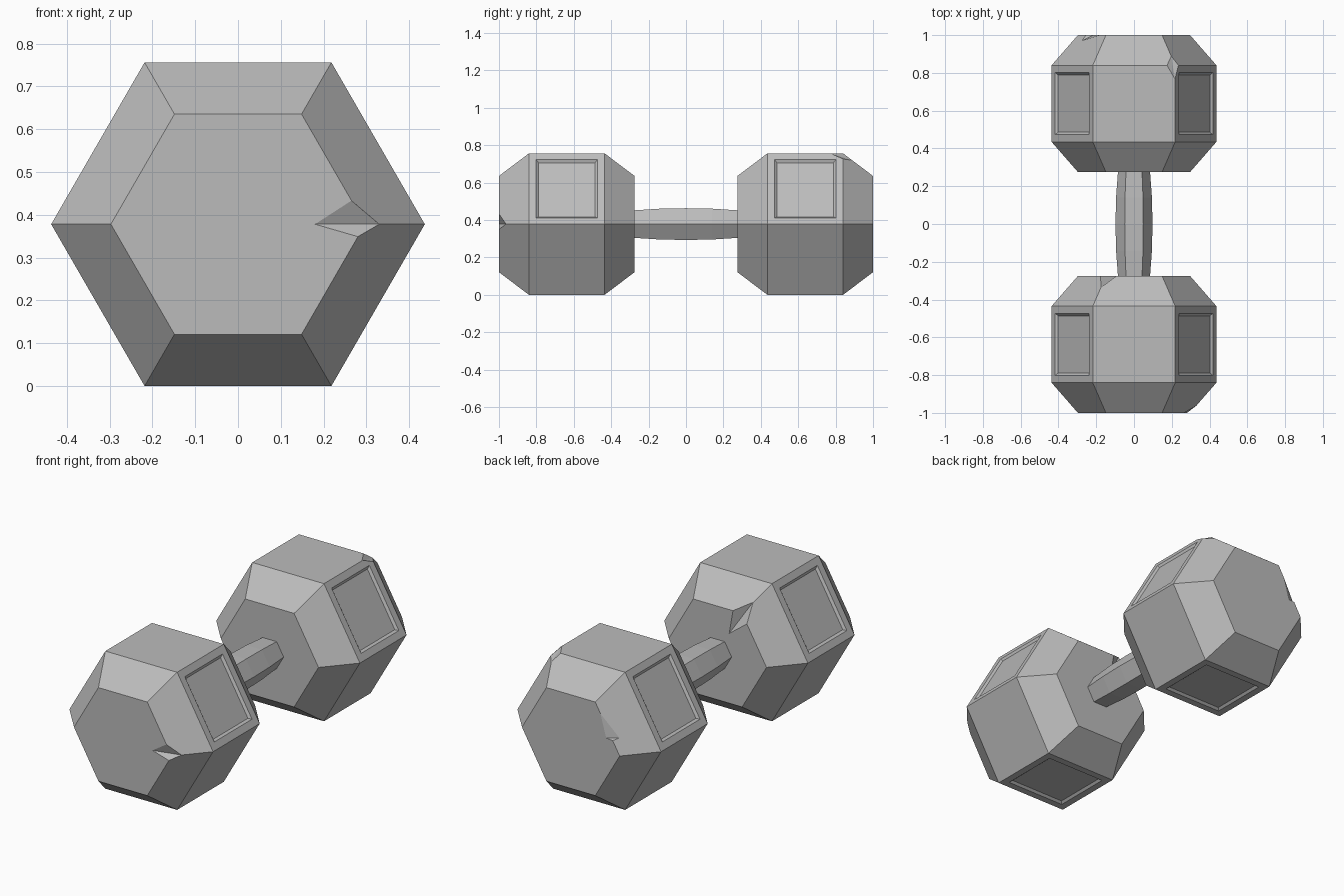
import bpy, bmesh, math
from mathutils import Vector

cube = bpy.data.objects.get("Cube")
if cube:
    bpy.data.objects.remove(cube, do_unlink=True)

CZ = 0.378  # height of the axis

steel = bpy.data.materials.new("grey_steel")
steel.use_nodes = True
GREY = (0.5, 0.5, 0.5, 1)
steel.diffuse_color = GREY
steel.node_tree.nodes["Principled BSDF"].inputs["Base Color"].default_value = GREY


def add_object(name, bm):
    bmesh.ops.recalc_face_normals(bm, faces=bm.faces[:])
    mesh = bpy.data.meshes.new(name)
    bm.to_mesh(mesh)
    bm.free()
    mesh.materials.append(steel)
    obj = bpy.data.objects.new(name, mesh)
    bpy.context.collection.objects.link(obj)
    return obj


def hex_loft(sections):
    """Hexagonal prism along y through (y, radius) sections, capped."""
    bm = bmesh.new()
    rings = []
    for y, r in sections:
        angles = [math.radians(60 * k) for k in range(6)]
        rings.append([bm.verts.new((r * math.cos(a), y, CZ + r * math.sin(a))) for a in angles])
    for a, b in zip(rings, rings[1:]):
        for k in range(6):
            bm.faces.new((a[k], a[(k + 1) % 6], b[(k + 1) % 6], b[k]))
    bm.faces.new(rings[0])
    bm.faces.new(rings[-1])
    bmesh.ops.recalc_face_normals(bm, faces=bm.faces[:])
    return bm


def carve(obj, points):
    """Knock a chip out of the object with a convex cutter."""
    bm = bmesh.new()
    for p in points:
        bm.verts.new(p)
    bmesh.ops.convex_hull(bm, input=bm.verts[:])
    cutter = add_object("chip_cutter", bm)
    cutter.hide_render = True
    mod = obj.modifiers.new("chip", 'BOOLEAN')
    mod.operation = 'DIFFERENCE'
    mod.solver = 'EXACT'
    mod.object = cutter
    bpy.context.view_layer.objects.active = obj
    bpy.ops.object.modifier_apply(modifier=mod.name)
    bpy.data.objects.remove(cutter, do_unlink=True)


def build_head(name, side):
    bm = hex_loft([(side * y, r) for y, r in
                   ((0.275, 0.297), (0.435, 0.4365), (0.84, 0.4365), (1.0, 0.297))])
    # Recessed panels on the bottom and the two upper sides
    directions = [Vector((math.cos(a), 0, math.sin(a)))
                  for a in map(math.radians, (30, 150, 270))]
    panels = [f for f in bm.faces if any(f.normal.dot(d) > 0.99 for d in directions)]
    bmesh.ops.inset_individual(bm, faces=panels, thickness=0.055)
    bmesh.ops.inset_individual(bm, faces=panels, thickness=0.018, depth=-0.011)
    return add_object(name, bm)


front_head = build_head("front_head", -1)
back_head = build_head("back_head", 1)

# Chips: corner points on the surface, then a point outside the head
carve(front_head, [(0.18, -1, CZ), (0.265, -1, 0.433), (0.28, -1, 0.349),
                   (0.33, -0.962, CZ), (0.36, -1.08, CZ)])
carve(front_head, [(-0.07, -0.275, 0.504), (-0.093, -0.275, 0.635), (-0.178, -0.275, 0.585),
                   (-0.174, -0.335, 0.682), (-0.18, -0.2, 0.72)])
carve(back_head, [(0.175, 0.84, 0.756), (0.235, 0.84, 0.726), (0.217, 0.767, 0.756),
                  (0.197, 0.89, 0.719), (0.26, 0.9, 0.83)])
carve(back_head, [(-0.18, 1, 0.58), (-0.215, 1, 0.455), (-0.275, 0.97, 0.46),
                  (-0.255, 1, 0.452), (-0.28, 1.08, 0.53)])

# Slightly swollen hexagonal grip
add_object("handle", hex_loft([(-0.29, 0.084), (-0.14, 0.095), (0, 0.098),
                               (0.14, 0.095), (0.29, 0.084)]))
